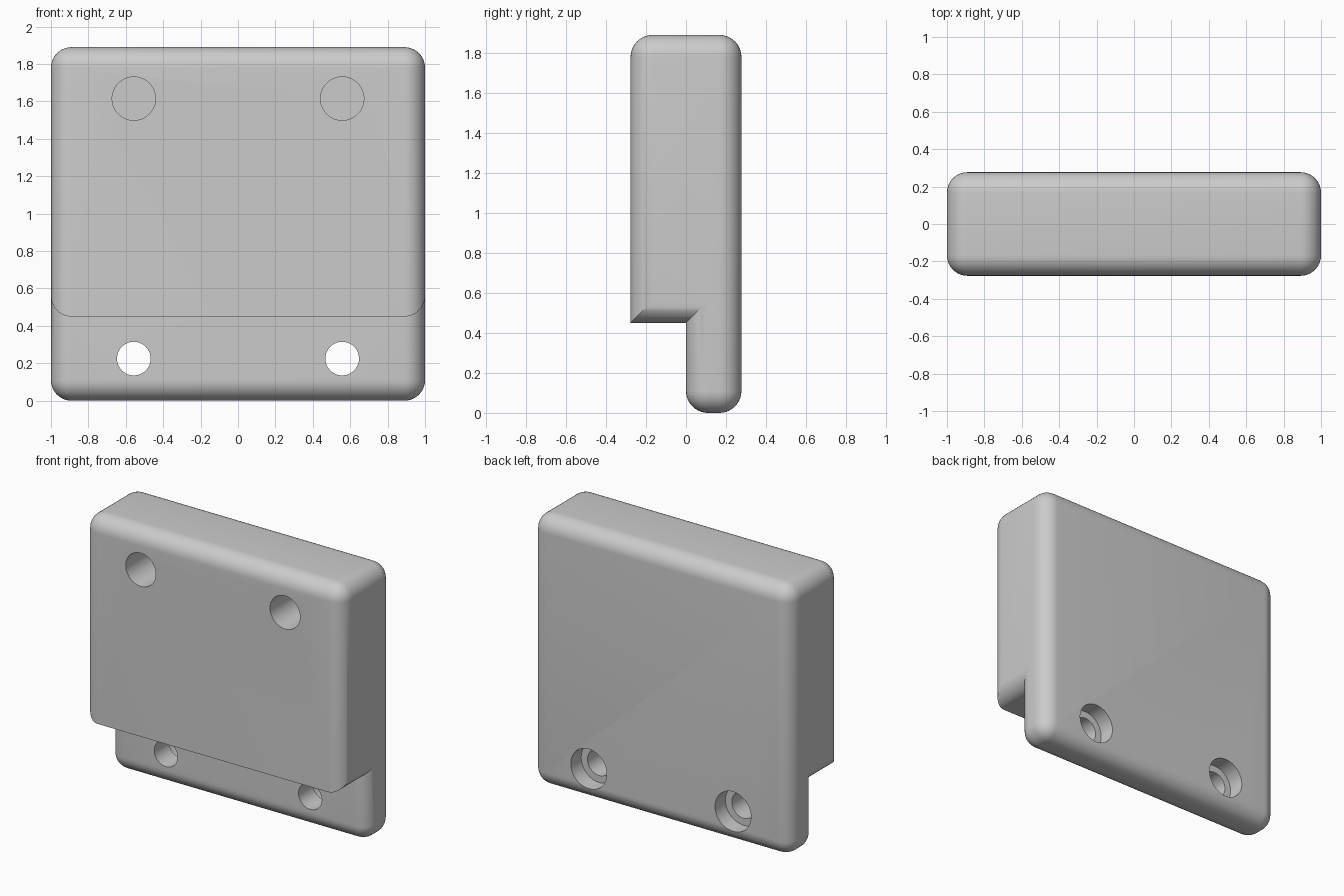
import bpy, bmesh
from math import radians, sin, cos, pi
from mathutils import Matrix

R = 0.11              # edge rounding
H = 1.89              # full height
D = 0.277             # half depth
LIP = 0.45            # underside of the front block

cube = bpy.data.objects.get("Cube")
if cube:
    bpy.data.objects.remove(cube, do_unlink=True)

grey = bpy.data.materials.new("grey")
grey.use_nodes = True
colour = (0.6, 0.6, 0.6, 1)
grey.diffuse_color = colour
grey.node_tree.nodes["Principled BSDF"].inputs["Base Color"].default_value = colour


def make(name, bm):
    bmesh.ops.recalc_face_normals(bm, faces=bm.faces[:])
    mesh = bpy.data.meshes.new(name)
    bm.to_mesh(mesh)
    bm.free()
    mesh.materials.append(grey)
    obj = bpy.data.objects.new(name, mesh)
    bpy.context.collection.objects.link(obj)
    return obj


def rounded_box(name, y0, y1):
    bm = bmesh.new()
    bmesh.ops.create_cube(bm, size=1)
    bmesh.ops.scale(bm, vec=(2, y1 - y0, H), verts=bm.verts)
    bmesh.ops.translate(bm, vec=(0, (y0 + y1) / 2, H / 2), verts=bm.verts)
    bmesh.ops.bevel(bm, geom=bm.edges[:], offset=R, segments=10,
                    profile=0.5, affect='EDGES')
    return make(name, bm)


def cylinder(name, x, z, radius, y0, y1):
    bm = bmesh.new()
    bmesh.ops.create_cone(bm, cap_ends=True, segments=48, radius1=radius,
                          radius2=radius, depth=y1 - y0,
                          matrix=Matrix.Translation((x, (y0 + y1) / 2, z))
                          @ Matrix.Rotation(pi / 2, 4, 'X'))
    return make(name, bm)


def boolean(target, tool, operation):
    mod = target.modifiers.new(operation.lower(), 'BOOLEAN')
    mod.operation = operation
    mod.solver = 'EXACT'
    mod.object = tool
    bpy.context.view_layer.objects.active = target
    bpy.ops.object.modifier_apply(modifier=mod.name)
    bpy.data.objects.remove(tool, do_unlink=True)


# Front block: rounded box trimmed to a profile with rounded lower corners
block = rounded_box("front_block", -D, D)
right = [(1 - R + R * sin(t), LIP + R - R * cos(t))
         for t in (i * pi / 20 for i in range(11))]
right += [(1.2, LIP + R), (1.2, H + 0.2)]
outline = right + [(-x, z) for x, z in reversed(right)]
bm = bmesh.new()
face = bm.faces.new([bm.verts.new((x, -0.5, z)) for x, z in outline])
ext = bmesh.ops.extrude_face_region(bm, geom=[face])
bmesh.ops.translate(bm, vec=(0, 0.64, 0),
                    verts=[v for v in ext["geom"] if isinstance(v, bmesh.types.BMVert)])
boolean(block, make("trim", bm), 'INTERSECT')

# Full-height back plate joined to the block
body = rounded_box("mounting_block", 0, D)
boolean(body, block, 'UNION')

# Blind upper holes and counterbored lower holes
for x in (-0.557, 0.557):
    boolean(body, cylinder("blind_hole", x, 1.615, 0.116, -0.5, 0.14), 'DIFFERENCE')
    boolean(body, cylinder("screw_hole", x, 0.225, 0.09, -0.5, 0.5), 'DIFFERENCE')
    boolean(body, cylinder("counterbore", x, 0.225, 0.139, D - 0.115, 0.5), 'DIFFERENCE')

# Tidy the surface and shade
bm = bmesh.new()
bm.from_mesh(body.data)
bmesh.ops.remove_doubles(bm, verts=bm.verts, dist=0.0005)
bmesh.ops.dissolve_limit(bm, angle_limit=radians(0.5), verts=bm.verts[:], edges=bm.edges[:])
bm.to_mesh(body.data)
bm.free()
bpy.ops.object.select_all(action='DESELECT')
body.select_set(True)
bpy.context.view_layer.objects.active = body
bpy.ops.object.shade_smooth_by_angle(angle=radians(30))
